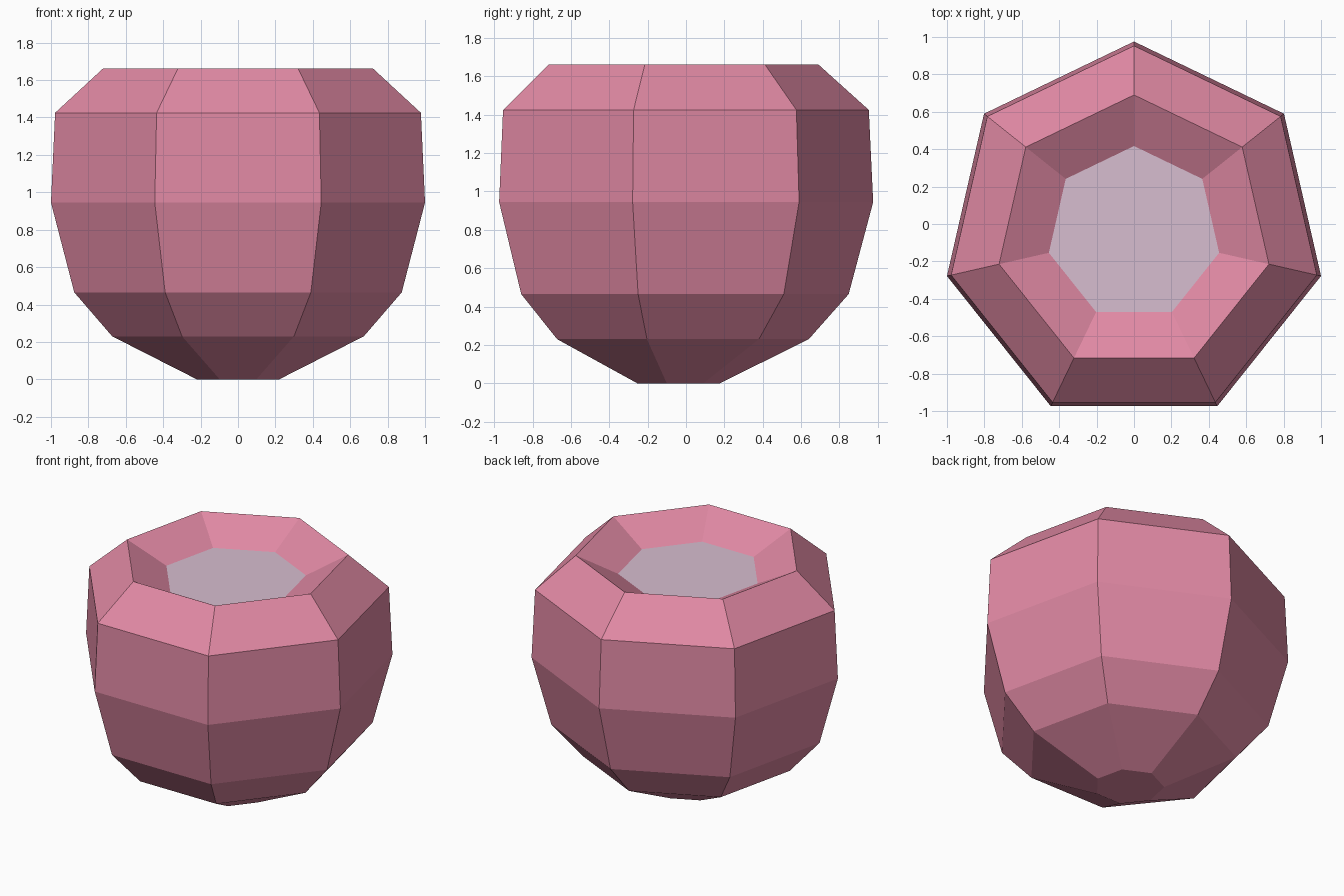
import bpy, bmesh, math

if "Cube" in bpy.data.objects:
    bpy.data.objects.remove(bpy.data.objects["Cube"])

SIDES = 7
CENTRE_Y = -0.05  # a heptagon's axis sits off the middle of its bounds

# (radius, height) from the foot, up the outside, then over the rim to the inner floor
PROFILE = [(0.226, 0.0), (0.69, 0.23), (0.898, 0.465), (1.0257, 0.945),
           (1.003, 1.425), (0.74, 1.662), (0.467, 1.523)]


def material(name, colour):
    mat = bpy.data.materials.new(name)
    mat.diffuse_color = (*colour, 1.0)
    mat.use_nodes = True
    mat.node_tree.nodes["Principled BSDF"].inputs["Base Color"].default_value = mat.diffuse_color
    return mat


def ring(bm, radius, z):
    angles = [math.pi / 2 + 2 * math.pi * i / SIDES for i in range(SIDES)]
    return [bm.verts.new((radius * math.cos(a), CENTRE_Y + radius * math.sin(a), z))
            for a in angles]


bm = bmesh.new()
rings = [ring(bm, r, z) for r, z in PROFILE]

# Faceted wall: outside, rim and inner slope
for low, high in zip(rings, rings[1:]):
    for i in range(SIDES):
        j = (i + 1) % SIDES
        bm.faces.new((low[i], low[j], high[j], high[i]))

# Flat foot and pale inner floor
bm.faces.new(rings[0][::-1])
floor = bm.faces.new(rings[-1])
floor.material_index = 1

mesh = bpy.data.meshes.new("faceted_pot")
bm.to_mesh(mesh)
bm.free()
mesh.materials.append(material("pink_wall", (0.75, 0.25, 0.37)))
mesh.materials.append(material("pale_floor", (0.68, 0.51, 0.63)))
pot = bpy.data.objects.new("faceted_pot", mesh)
bpy.context.collection.objects.link(pot)
